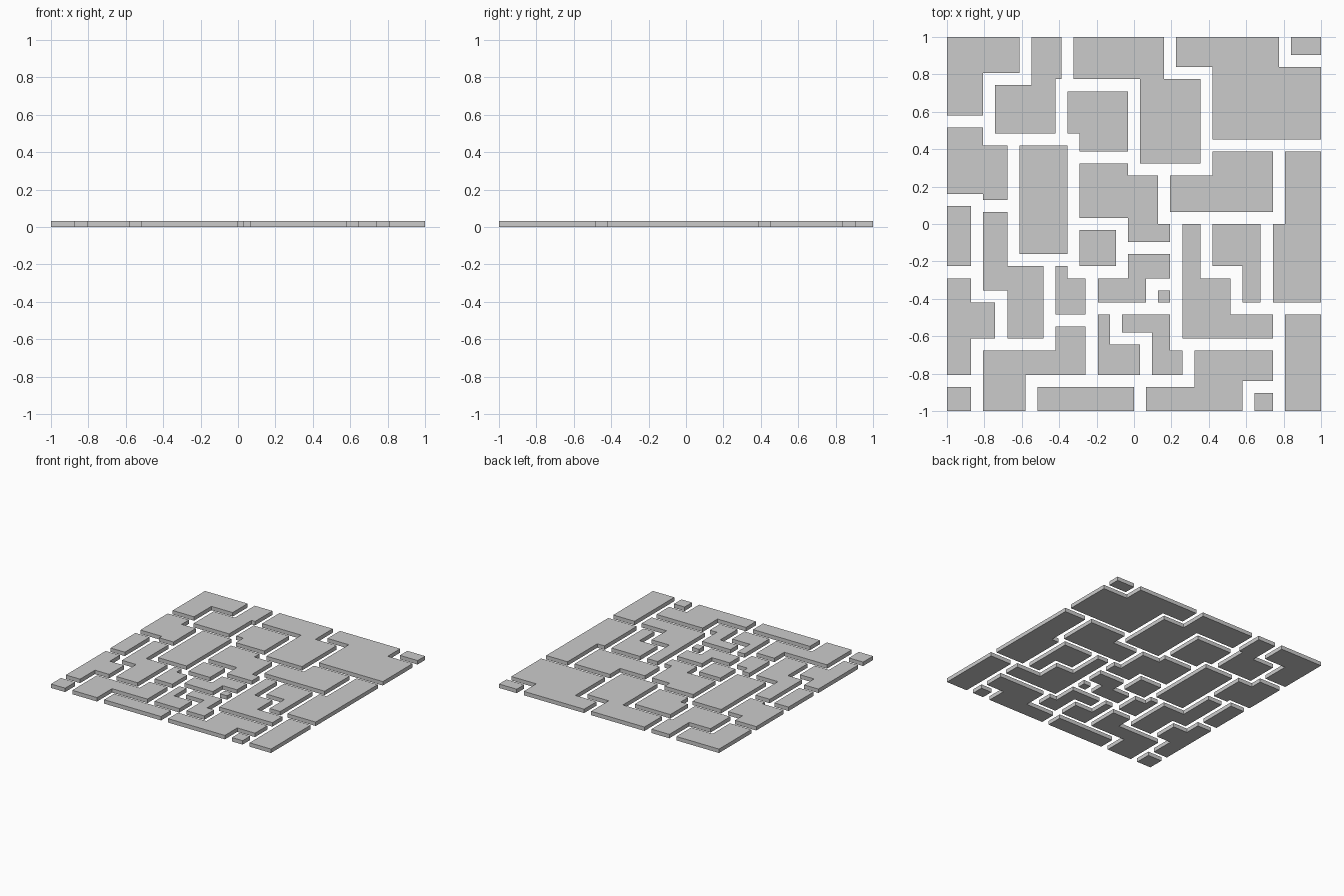
import bpy, bmesh

if "Cube" in bpy.data.objects:
    bpy.data.objects.remove(bpy.data.objects["Cube"])

U = 2 / 62      # layout grid step: the plan spans -31..31 steps
HEIGHT = U      # slab thickness


def slab(name, *turns):
    """Extruded right-angled outline. turns alternates x, y: each number moves
    the pen along one axis, starting at the first (x, y) pair."""
    xs, ys = turns[0::2], turns[1::2]
    corners = []
    for i, (x, y) in enumerate(zip(xs, ys)):
        corners += [(x, y), (xs[(i + 1) % len(xs)], y)]
    bm = bmesh.new()
    base = bm.faces.new([bm.verts.new((x * U, y * U, 0)) for x, y in corners])
    top = bmesh.ops.extrude_face_region(bm, geom=[base], use_keep_orig=True)
    bmesh.ops.translate(bm, vec=(0, 0, HEIGHT),
                        verts=[v for v in top["geom"] if isinstance(v, bmesh.types.BMVert)])
    bmesh.ops.recalc_face_normals(bm, faces=bm.faces)
    mesh = bpy.data.meshes.new(name)
    bm.to_mesh(mesh)
    bm.free()
    bpy.context.collection.objects.link(bpy.data.objects.new(name, mesh))


# Back row
slab("back_left_corner_slab", -31, 18, -25, 25, -19, 31)
slab("back_left_stepped_slab", -23, 15, -13, 24, -12, 31, -17, 23)
slab("back_middle_slab", 1, 10, 11, 24, 5, 31, -10, 24)
slab("back_right_large_slab", 13, 14, 31, 26, 24, 31, 7, 26)
slab("back_right_corner_tile", 26, 28, 31, 31)

# Left side
slab("left_upper_slab", -25, 4, -21, 13, -25, 16, -31, 5)
slab("left_middle_tile", -31, -7, -27, 3)
slab("left_lower_slab", -31, -25, -27, -19, -23, -13, -27, -9)
slab("left_zigzag_slab", -21, -19, -15, -7, -21, 2, -25, -11)

# Centre
slab("centre_back_slab", -9, 12, -1, 22, -11, 15)
slab("centre_left_long_slab", -19, -5, -11, 13)
slab("centre_stepped_slab", -1, -3, 6, 0, 4, 8, -1, 10, -9, 1)
slab("centre_square_tile", -9, -7, -3, -1)
slab("centre_zigzag_slab", -6, -13, 2, -9, 6, -5, -1, -9)
slab("centre_tiny_tile", 4, -13, 6, -11)
slab("centre_notched_tile", -13, -15, -8, -9, -11, -7)
slab("centre_front_left_hook", -6, -25, 1, -20, -4, -15)
slab("centre_front_right_hook", 3, -25, 8, -21, 6, -15, -2, -18)

# Right side
slab("right_upper_slab", 6, 2, 23, 12, 13, 8)
slab("right_edge_slab", 23, -13, 31, 12, 25, 0)
slab("right_hook_slab", 18, -13, 21, 0, 13, -7)
slab("right_stair_slab", 8, -19, 23, -15, 16, -9, 11, 0)
slab("front_right_edge_slab", 25, -31, 31, -15)

# Front row
slab("front_left_corner_tile", -31, -31, -27, -27)
slab("front_left_slab", -25, -31, -18, -25, -8, -17, -13, -21)
slab("front_middle_bar", -16, -31, 0, -27)
slab("front_right_slab", 2, -31, 18, -26, 23, -21, 10, -27)
slab("front_right_small_tile", 20, -31, 23, -28)
